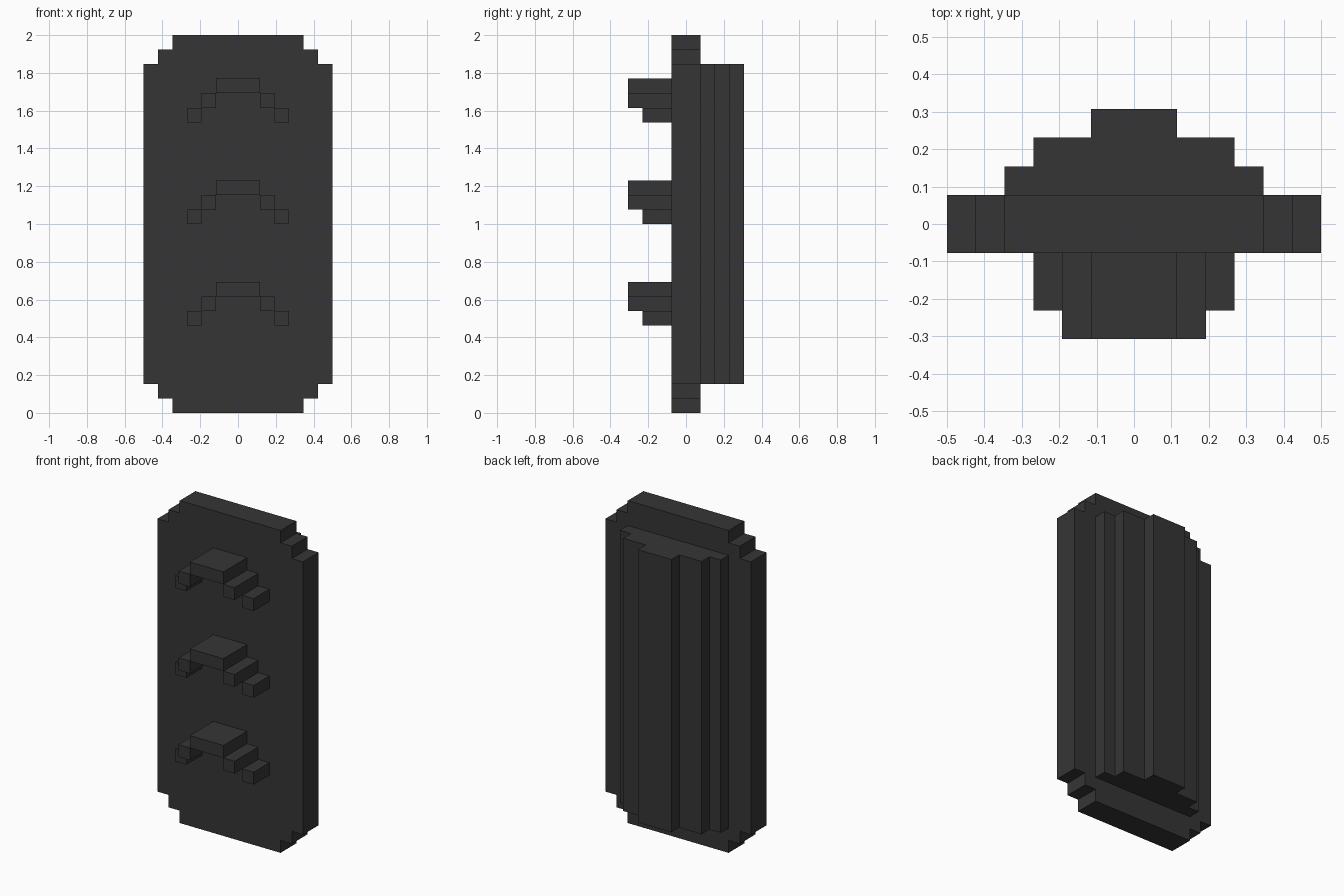
import bpy
import bmesh
from mathutils import Vector

cube = bpy.data.objects.get("Cube")
if cube:
    bpy.data.objects.remove(cube, do_unlink=True)

U = 2 / 26  # one block step

charcoal = bpy.data.materials.new("charcoal")
charcoal.use_nodes = True
COLOUR = (0.036, 0.036, 0.036, 1)
charcoal.diffuse_color = COLOUR
bsdf = next(n for n in charcoal.node_tree.nodes if n.type == 'BSDF_PRINCIPLED')
bsdf.inputs["Base Color"].default_value = COLOUR


def finish(name, bm):
    bmesh.ops.recalc_face_normals(bm, faces=bm.faces)
    mesh = bpy.data.meshes.new(name)
    bm.to_mesh(mesh)
    bm.free()
    mesh.materials.append(charcoal)
    obj = bpy.data.objects.new(name, mesh)
    bpy.context.collection.objects.link(obj)
    return obj


def extrude_profile(name, half, place, direction):
    """Mirror the right half of an outline in x and extrude it (block units)."""
    outline = half + [(-x, v) for x, v in reversed(half)]
    bm = bmesh.new()
    face = bm.faces.new([bm.verts.new(place(x * U, v * U)) for x, v in outline])
    out = bmesh.ops.extrude_face_region(bm, geom=[face])
    moved = [g for g in out["geom"] if isinstance(g, bmesh.types.BMVert)]
    bmesh.ops.translate(bm, verts=moved, vec=Vector(direction) * U)
    return finish(name, bm)


def add_box(bm, x0, x1, y0, y1, z0, z1):
    verts = bmesh.ops.create_cube(bm, size=1)["verts"]
    for v in verts:
        v.co = Vector((x1 if v.co.x > 0 else x0,
                       y1 if v.co.y > 0 else y0,
                       z1 if v.co.z > 0 else z0)) * U


# Upright panel with stepped corners
extrude_profile("panel",
                [(4.5, 0), (4.5, 1), (5.5, 1), (5.5, 2), (6.5, 2), (6.5, 24),
                 (5.5, 24), (5.5, 25), (4.5, 25), (4.5, 26)],
                lambda x, z: (x, -U, z), (0, 2, 0))

# Stepped ridge running up the back
extrude_profile("back_ridge",
                [(4.5, 1), (4.5, 2), (3.5, 2), (3.5, 3), (1.5, 3), (1.5, 4)],
                lambda x, y: (x, y, 2 * U), (0, 0, 22))

# Three stepped arches on the front
for name, z in (("lower_arch", 6), ("middle_arch", 13), ("upper_arch", 20)):
    bm = bmesh.new()
    add_box(bm, -1.5, 1.5, -4, -1, z + 2, z + 3)
    for s in (-1, 1):
        for inner, front, level in ((1.5, -4, 1), (2.5, -3, 0)):
            x0, x1 = sorted((s * inner, s * (inner + 1)))
            add_box(bm, x0, x1, front, -1, z + level, z + level + 1)
    finish(name, bm)
